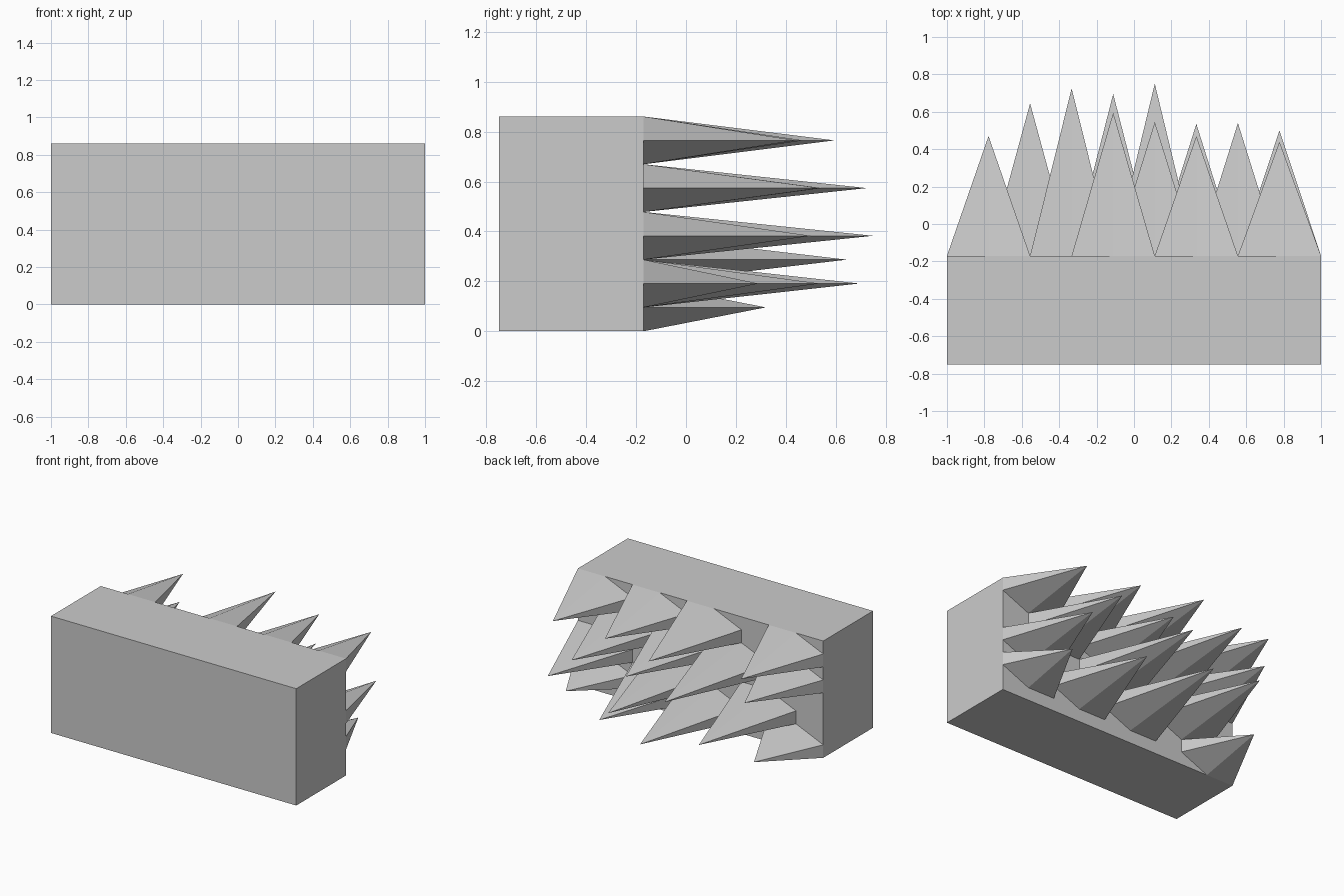
import bpy, bmesh

if "Cube" in bpy.data.objects:
    bpy.data.objects.remove(bpy.data.objects["Cube"])

N = 9                                  # back face is a 9 x 9 grid of cells
H = 0.861                              # block height
FRONT, BACK = -0.75, -0.17

# spike tips: (column, row) -> y of the tip
TIPS = {
    (1, 8): 0.47, (4, 8): 0.595, (6, 8): 0.47, (8, 8): 0.44,
    (1, 6): 0.43, (3, 6): 0.725, (5, 6): 0.545, (7, 6): 0.54,
    (5, 4): 0.75, (8, 4): 0.50, (2, 3): 0.645,
    (4, 2): 0.695, (6, 2): 0.535, (8, 2): 0.29, (1, 1): 0.32,
}

bm = bmesh.new()

# back grid with some points pulled out into spikes
grid = [[bm.verts.new((-1 + 2 * i / N, TIPS.get((i, k), BACK), H * k / N))
         for k in range(N + 1)] for i in range(N + 1)]
for i in range(N):
    for k in range(N):
        a, b = grid[i][k], grid[i + 1][k]
        c, d = grid[i + 1][k + 1], grid[i][k + 1]
        bm.faces.new((a, c, b))
        bm.faces.new((a, d, c))

# solid block in front of the spikes
bl, br, tr, tl = [bm.verts.new((x, FRONT, z))
                  for x, z in ((-1, 0), (1, 0), (1, H), (-1, H))]
bm.faces.new((bl, br, tr, tl))
bm.faces.new([grid[i][0] for i in range(N + 1)] + [br, bl])
bm.faces.new([grid[i][N] for i in range(N + 1)] + [tr, tl])
bm.faces.new([grid[0][k] for k in range(N + 1)] + [tl, bl])
bm.faces.new([grid[N][k] for k in range(N + 1)] + [tr, br])
bmesh.ops.recalc_face_normals(bm, faces=bm.faces[:])

mesh = bpy.data.meshes.new("spiked_block")
bm.to_mesh(mesh)
bm.free()
bpy.context.collection.objects.link(bpy.data.objects.new("spiked_block", mesh))
